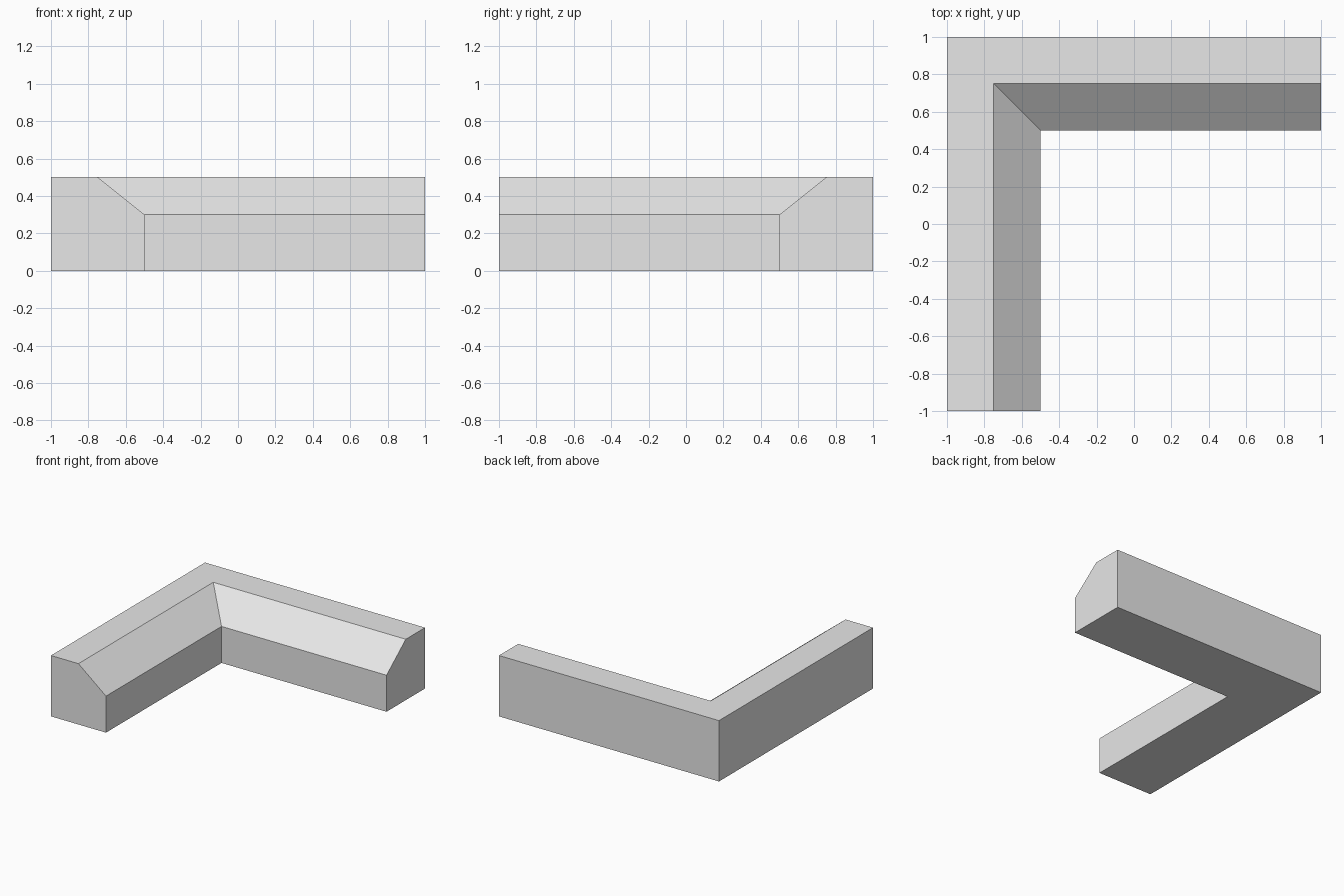
import bpy
import bmesh

cube = bpy.data.objects.get("Cube")
if cube:
    bpy.data.objects.remove(cube, do_unlink=True)

# Plain grey material
grey = bpy.data.materials.new("light grey")
grey.use_nodes = True
colour = (0.8, 0.8, 0.8, 1)
grey.diffuse_color = colour
grey.node_tree.nodes["Principled BSDF"].inputs["Base Color"].default_value = colour

# Cross-section: distance in from the outer wall, height
profile = [(0, 0), (0.5, 0), (0.5, 0.3), (0.25, 0.5), (0, 0.5)]

# Sweep it along the left arm, through the mitred corner, along the back arm
bm = bmesh.new()
rings = [
    [bm.verts.new((-1 + d, -1, z)) for d, z in profile],
    [bm.verts.new((-1 + d, 1 - d, z)) for d, z in profile],
    [bm.verts.new((1, 1 - d, z)) for d, z in profile],
]
count = len(profile)
for a, b in zip(rings, rings[1:]):
    for i in range(count):
        j = (i + 1) % count
        bm.faces.new((a[i], a[j], b[j], b[i]))

# End caps
bm.faces.new(rings[0])
bm.faces.new(rings[-1])
bmesh.ops.recalc_face_normals(bm, faces=bm.faces[:])

mesh = bpy.data.meshes.new("corner_kerb")
bm.to_mesh(mesh)
bm.free()
mesh.materials.append(grey)
kerb = bpy.data.objects.new("corner_kerb", mesh)
bpy.context.collection.objects.link(kerb)
